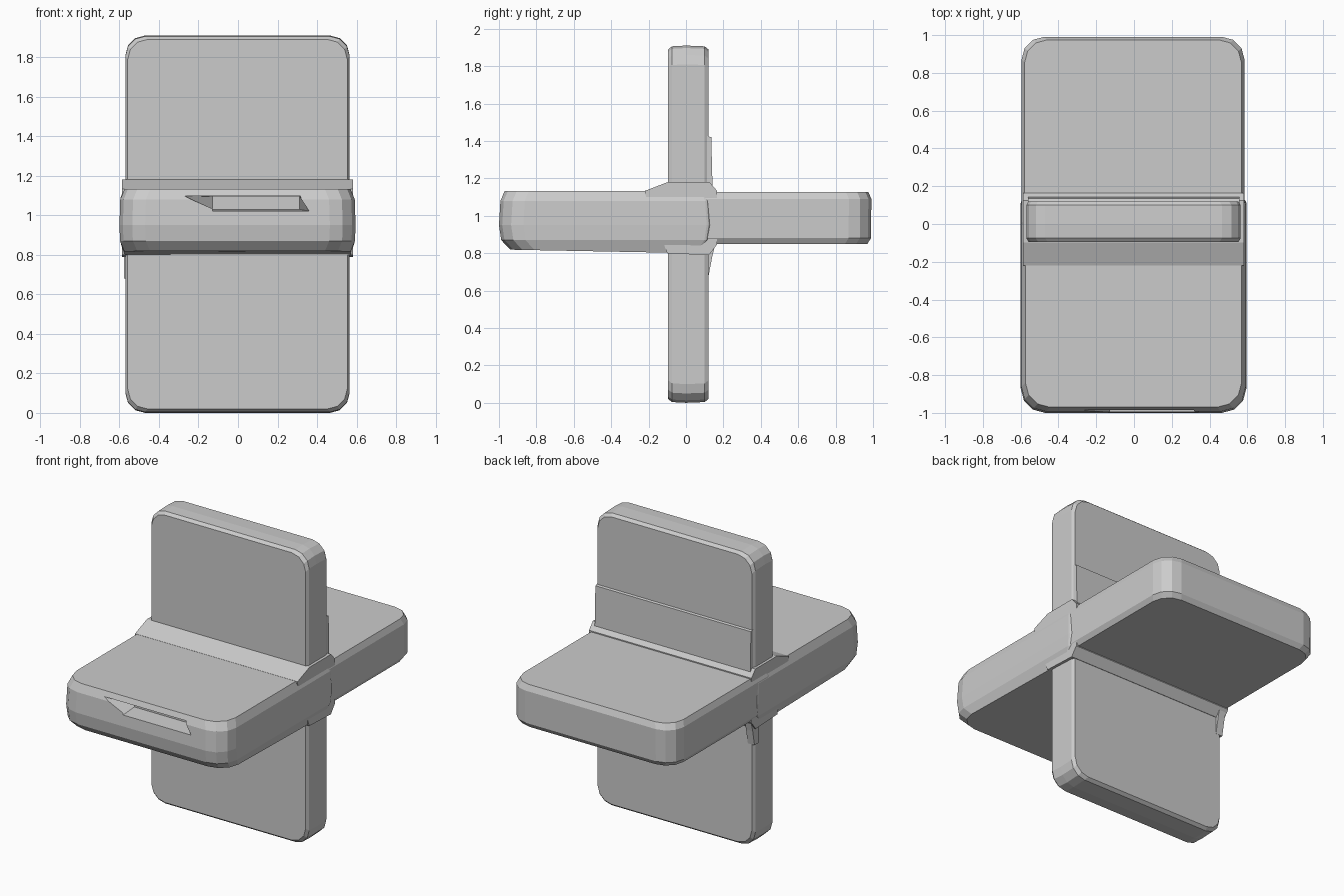
import bpy, bmesh, math

if "Cube" in bpy.data.objects:
    bpy.data.objects.remove(bpy.data.objects["Cube"])


def loft(name, rings):
    """Closed solid through equal-length rings of 3D points."""
    bm = bmesh.new()
    loops = [[bm.verts.new(p) for p in ring] for ring in rings]
    n = len(loops[0])
    for a, b in zip(loops, loops[1:]):
        for i in range(n):
            j = (i + 1) % n
            bm.faces.new((a[i], a[j], b[j], b[i]))
    bm.faces.new(loops[0][::-1])
    bm.faces.new(loops[-1])
    bmesh.ops.recalc_face_normals(bm, faces=bm.faces)
    mesh = bpy.data.meshes.new(name)
    bm.to_mesh(mesh)
    bm.free()
    ob = bpy.data.objects.new(name, mesh)
    bpy.context.collection.objects.link(ob)
    return ob


def rounded(u0, u1, v0, v1, r_low, r_high, steps=3):
    """Rectangle outline with separate corner radii at the low and high v end."""
    pts = []
    corners = [(u0, v0, 1, 1, 180, r_low), (u1, v0, -1, 1, 270, r_low),
               (u1, v1, -1, -1, 0, r_high), (u0, v1, 1, -1, 90, r_high)]
    for u, v, su, sv, start, r in corners:
        for k in range(steps + 1):
            a = math.radians(start + 90 * k / steps)
            pts.append((u + su * r + r * math.cos(a), v + sv * r + r * math.sin(a)))
    return pts


def slab(name, box, radii, levels, place):
    """Stack of inset outlines; each level is (height, u inset, v inset)."""
    u0, u1, v0, v1 = box
    rings = []
    for h, du, dv in levels:
        outline = rounded(u0 + du, u1 - du, v0 + dv, v1 - dv, *radii)
        rings.append([place(u, v, h) for u, v in outline])
    return loft(name, rings)


def boolean(target, other, operation):
    mod = target.modifiers.new(operation, 'BOOLEAN')
    mod.operation = operation
    mod.solver = 'EXACT'
    mod.object = other
    bpy.context.view_layer.objects.active = target
    bpy.ops.object.modifier_apply(modifier=mod.name)
    bpy.data.objects.remove(other)


def prism(name, profile, x0, x1):
    return loft(name, [[(x, y, z) for y, z in profile] for x in (x0, x1)])


# Upright panel
body = slab("crossed_panels", (-0.57, 0.565, 0.0, 1.91), (0.10, 0.10),
            [(-0.095, 0.012, 0.02), (-0.075, 0, 0.004), (0.0, 0, 0),
             (0.10, 0, 0.004), (0.12, 0.012, 0.02)],
            lambda u, v, h: (u, h, v))

# Front panel, underside falling slightly towards the centre
front = slab("front_panel", (-0.60, 0.595, -1.0, 0.13), (0.13, 0.02),
             [(0.80, 0.025, 0.06), (0.87, 0.003, 0.012), (0.95, 0, 0),
              (1.08, 0.004, 0.008), (1.132, 0.025, 0.03)],
             lambda u, v, h: (u, v, h + (0.02 * max(0, -v) if h < 0.82 else 0)))

# Tapered recess in the front edge
outer = [(-0.32, 1.10), (0.32, 1.10), (0.37, 1.02), (-0.13, 1.02)]
inner = [(-0.13, 1.095), (0.31, 1.095), (0.31, 1.03), (-0.13, 1.03)]
boolean(front, loft("recess_cutter", [[(x, -1.02, z) for x, z in outer],
                                      [(x, -0.88, z) for x, z in inner]]), 'DIFFERENCE')

# Rear panel
rear = slab("rear_panel", (-0.595, 0.585, -0.02, 0.995), (0.02, 0.12),
            [(0.85, 0.018, 0.025), (0.88, 0, 0.006), (1.09, 0, 0.004), (1.128, 0.016, 0.02)],
            lambda u, v, h: (u, v, h))

# Central hub with sloped fillets where the panels meet
hub = prism("centre_hub", [(-0.22, 1.12), (-0.22, 1.133), (-0.098, 1.18), (0.125, 1.18),
                           (0.165, 1.135), (0.165, 0.845), (0.123, 0.79), (-0.10, 0.799)],
            -0.587, 0.583)

# Thicker band low on the back of the upright, and the small corner gusset
band = prism("back_band", [(0.10, 1.15), (0.142, 1.15), (0.135, 1.42), (0.10, 1.43)], -0.562, 0.558)
gusset = prism("corner_gusset", [(0.08, 0.86), (0.16, 0.86), (0.14, 0.78), (0.121, 0.68), (0.08, 0.68)],
               -0.578, -0.53)

for part in (front, rear, hub, band, gusset):
    boolean(body, part, 'UNION')
